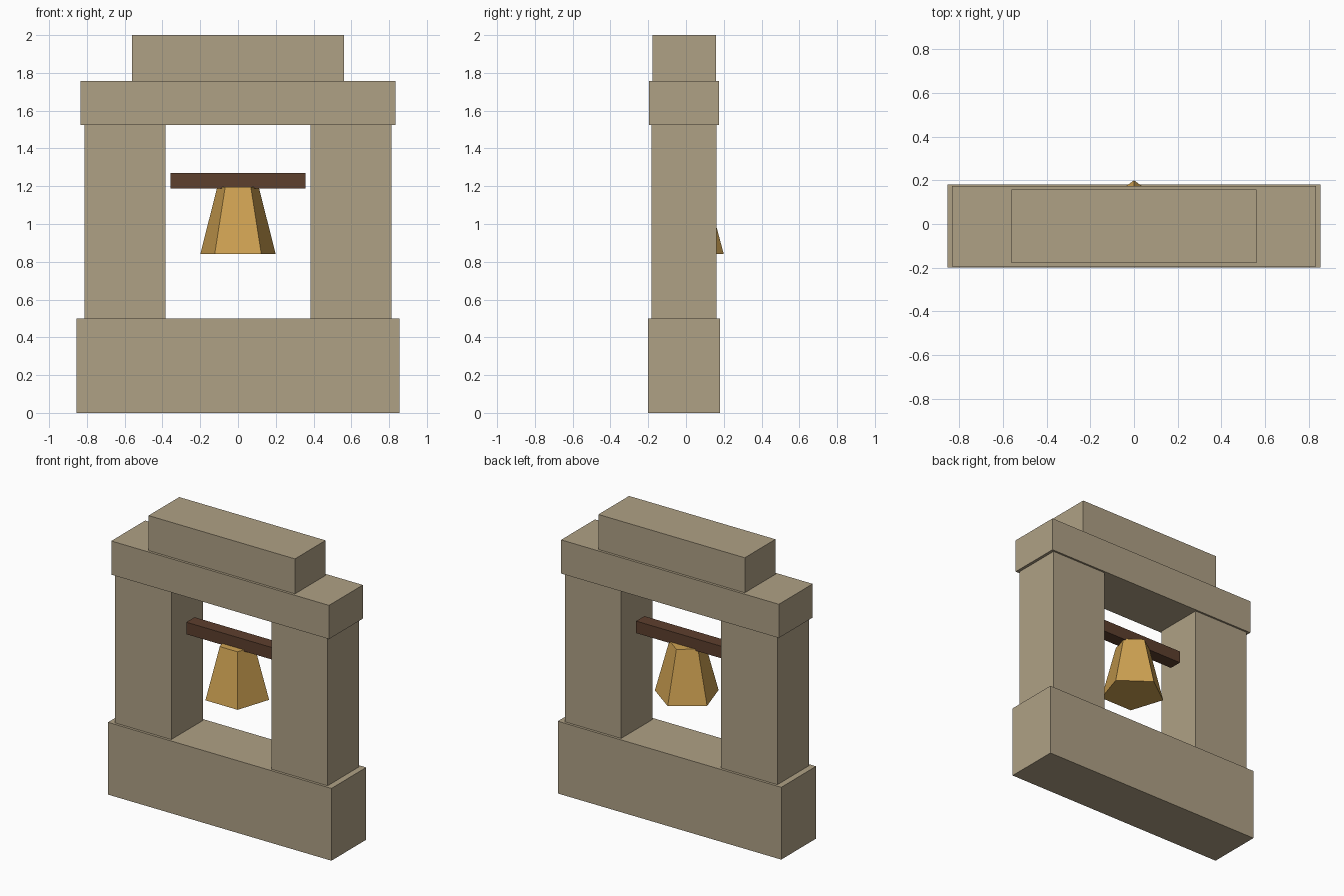
import bpy, bmesh
from math import sin, cos, tau

if "Cube" in bpy.data.objects:
    bpy.data.objects.remove(bpy.data.objects["Cube"], do_unlink=True)

Y = -0.01  # shared centre line of all parts


def material(name, rgb):
    m = bpy.data.materials.new(name)
    m.use_nodes = True
    m.diffuse_color = (*rgb, 1)
    m.node_tree.nodes["Principled BSDF"].inputs["Base Color"].default_value = (*rgb, 1)
    return m


def finish(name, bm, mat):
    bmesh.ops.recalc_face_normals(bm, faces=bm.faces)
    mesh = bpy.data.meshes.new(name)
    bm.to_mesh(mesh)
    bm.free()
    mesh.materials.append(mat)
    obj = bpy.data.objects.new(name, mesh)
    bpy.context.collection.objects.link(obj)
    return obj


def block(name, x0, x1, depth, z0, z1, mat):
    bm = bmesh.new()
    bmesh.ops.create_cube(bm, size=1)
    bmesh.ops.scale(bm, vec=(x1 - x0, depth, z1 - z0), verts=bm.verts)
    bmesh.ops.translate(bm, vec=((x0 + x1) / 2, Y, (z0 + z1) / 2), verts=bm.verts)
    return finish(name, bm, mat)


def frustum(name, sides, r0, r1, z0, z1, mat):
    # Tapered prism with one corner pointing to the back
    bm = bmesh.new()
    rings = [[bm.verts.new((r * sin(i * tau / sides), Y + r * cos(i * tau / sides), z))
              for i in range(sides)] for r, z in ((r0, z0), (r1, z1))]
    for ring in rings:
        bm.faces.new(ring)
    for i in range(sides):
        j = (i + 1) % sides
        bm.faces.new((rings[0][i], rings[0][j], rings[1][j], rings[1][i]))
    return finish(name, bm, mat)


stone = material("sandstone", (0.43, 0.355, 0.235))
wood = material("dark wood", (0.11, 0.05, 0.027))
brass = material("brass", (0.62, 0.36, 0.085))

# Stone arch
block("base", -0.855, 0.855, 0.38, 0, 0.5, stone)
block("left_pillar", 0.383, 0.813, 0.344, 0.5, 1.525, stone)
block("right_pillar", -0.813, -0.383, 0.344, 0.5, 1.525, stone)
block("lintel", -0.833, 0.833, 0.37, 1.525, 1.758, stone)
block("cap_stone", -0.56, 0.56, 0.335, 1.758, 2, stone)

# Hanging bell on its beam
block("beam", -0.357, 0.357, 0.09, 1.187, 1.27, wood)
frustum("bell", 5, 0.21, 0.115, 0.84, 1.197, brass)
